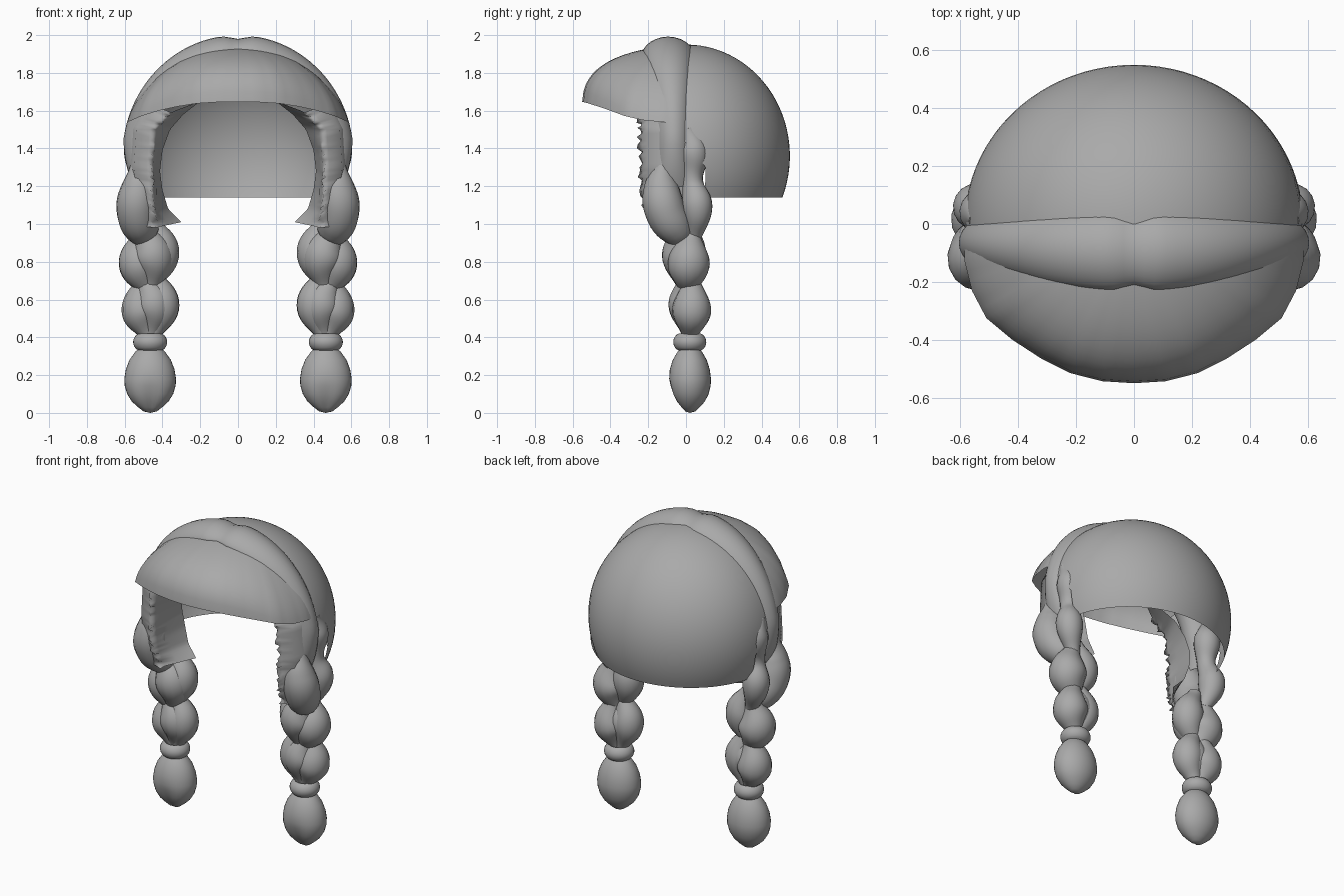
import bpy, bmesh, math, random
from mathutils import Vector

random.seed(4)
cube = bpy.data.objects.get("Cube")
if cube:
    bpy.data.objects.remove(cube)

GREY = 0.4
hair = bpy.data.materials.new("hair_grey")
hair.use_nodes = True
hair.diffuse_color = (GREY, GREY, GREY, 1)
hair.node_tree.nodes["Principled BSDF"].inputs["Base Color"].default_value = (GREY, GREY, GREY, 1)


def finish(obj, mirror):
    obj.data.materials.append(hair)
    if mirror:
        obj.modifiers.new("Mirror", 'MIRROR')


def sheet(name, rows, mirror=False, closed=False):
    """Smooth grid surface through rows of points; closed joins each row's ends."""
    bm = bmesh.new()
    grid = [[bm.verts.new(p) for p in row] for row in rows]
    n = len(rows[0])
    for a, b in zip(grid, grid[1:]):
        for j in range(n if closed else n - 1):
            k = (j + 1) % n
            bm.faces.new((a[j], a[k], b[k], b[j]))
    bmesh.ops.remove_doubles(bm, verts=bm.verts, dist=0.0005)
    bmesh.ops.recalc_face_normals(bm, faces=bm.faces)
    for f in bm.faces:
        f.smooth = True
    mesh = bpy.data.meshes.new(name)
    bm.to_mesh(mesh)
    bm.free()
    obj = bpy.data.objects.new(name, mesh)
    bpy.context.collection.objects.link(obj)
    finish(obj, mirror)


def strand(name, points):
    """Mirrored pair of rounded hair strands; each point is x, y, z, radius."""
    curve = bpy.data.curves.new(name, 'CURVE')
    curve.dimensions = '3D'
    curve.bevel_depth = 1.0
    curve.bevel_resolution = 6
    curve.resolution_u = 10
    curve.use_fill_caps = True
    spline = curve.splines.new('BEZIER')
    spline.bezier_points.add(len(points) - 1)
    for bp, (x, y, z, r) in zip(spline.bezier_points, points):
        bp.co = (x, y, z)
        bp.radius = r
        bp.handle_left_type = bp.handle_right_type = 'AUTO'
    spline.radius_interpolation = 'CARDINAL'
    obj = bpy.data.objects.new(name, curve)
    bpy.context.collection.objects.link(obj)
    finish(obj, True)


def along(points, t):
    """Point at t (0..1) on a polyline."""
    s = t * (len(points) - 1)
    i = min(int(s), len(points) - 2)
    return Vector(points[i]).lerp(Vector(points[i + 1]), s - i)


# Back cap: half ellipsoid with a flat hem, cut back behind the ears
rows = []
for i in range(29):
    t = math.radians(112) * i / 28
    z = max(1.36 + 0.59 * math.cos(t), 1.14)
    r = math.sqrt(max(0, 1 - ((z - 1.36) / 0.59) ** 2))
    ear = min(max((1.5 - z) / 0.2, 0), 1)
    start = math.radians(-6 + 17 * ear)
    row = []
    for j in range(41):
        a = start + (math.pi - 2 * start) * j / 40
        row.append((0.585 * r * math.cos(a), 0.55 * r * math.sin(a), z))
    rows.append(row)
sheet("back_cap", rows)

# Front fringe: shell fanning from the crown to a curved brow edge, tucked under the band at the sides
brow = [(0, -0.55, 1.645), (0.11, -0.543, 1.645), (0.22, -0.515, 1.638), (0.32, -0.465, 1.622),
        (0.42, -0.40, 1.60), (0.51, -0.325, 1.572), (0.56, -0.23, 1.55), (0.585, -0.13, 1.54),
        (0.585, -0.07, 1.535)]
full = [(-x, y, z) for x, y, z in brow[:0:-1]] + brow
rows = []
T = math.radians(85)
for i in range(17):
    t = T * i / 16
    out = math.sin(t) / math.sin(T)
    up = (math.cos(t) - math.cos(T)) / (1 - math.cos(T)) if i < 16 else 0
    row = []
    for j in range(49):
        e = along(full, j / 48)
        bend = 0.74 + 0.5 * abs(e.x / 0.585) ** 3
        row.append((e.x * out, e.y * out, e.z + (1.945 - e.z) * up ** bend))
    rows.append(row)
sheet("front_fringe", rows)

# Rolled band of hair from ear to ear, parted at the crown and thinning at the ears
rows = []
for i in range(61):
    a = math.radians(-106 + 212 * i / 60)
    side = abs(math.sin(a))
    part = math.exp(-(a / 0.09) ** 2)
    thin = 1 - 0.5 * max(0, abs(math.degrees(a)) - 82) / 24
    depth = (0.075 - 0.02 * part) * thin
    half = 0.135 - 0.05 * side ** 2 - 0.02 * part
    cy = -0.095 + 0.03 * side ** 2
    row = []
    for j in range(24):
        b = math.tau * j / 24
        k = depth * math.cos(b) * abs(math.cos(b)) ** 0.4
        row.append(((0.537 + k) * math.sin(a), cy + half * math.sin(b),
                    1.36 + (0.565 + k) * math.cos(a)))
    rows.append(row)
sheet("crown_band", rows, closed=True)

# Side locks: outer panel folding round a ragged front edge to a smooth arched lining
outer = [(0.50, -0.08, 1.70), (0.57, -0.08, 1.5), (0.58, -0.08, 1.3), (0.55, -0.08, 1.15), (0.50, -0.08, 1.0)]
front = [(0.36, -0.25, 1.59), (0.44, -0.245, 1.5), (0.455, -0.24, 1.3), (0.45, -0.23, 1.13), (0.44, -0.18, 0.98)]
inner = [(0.20, -0.16, 1.65), (0.29, -0.10, 1.58), (0.36, -0.05, 1.50), (0.40, -0.01, 1.39), (0.413, 0.02, 1.28),
         (0.40, 0.03, 1.18), (0.37, 0.02, 1.08), (0.30, 0.0, 1.01)]
rows = []
for i in range(41):
    o, f, n = (along(c, i / 40) for c in (outer, front, inner))
    bulge = o.lerp(f, 0.55) + Vector((0.04, -0.035, 0))
    lining = f.lerp(n, 0.5)
    tuft = f + Vector((random.uniform(-0.015, 0.015), random.uniform(-0.02, 0.015), 0))
    rows.append([o, bulge, bulge.lerp(f, 0.7), tuft, f.lerp(n, 0.15), lining, n])
sheet("side_lock", rows, mirror=True)

# Braid strands, from the ear down
strand("upper_front_strand", [(0.52, -0.12, 1.31, 0.05), (0.525, -0.13, 1.20, 0.092), (0.535, -0.11, 1.07, 0.108),
       (0.50, -0.04, 0.95, 0.085), (0.46, 0, 0.87, 0.02)])
strand("upper_rear_strand", [(0.54, 0.01, 1.51, 0.03), (0.525, 0.04, 1.39, 0.078),
       (0.525, 0.035, 1.23, 0.055), (0.545, 0.06, 1.09, 0.08), (0.50, 0.04, 0.92, 0.04)])
strand("middle_inner_strand", [(0.46, 0.01, 1.02, 0.04), (0.405, 0.01, 0.85, 0.094), (0.46, 0, 0.67, 0.04)])
strand("middle_outer_strand", [(0.50, 0.03, 0.97, 0.04), (0.52, 0.015, 0.79, 0.112), (0.46, 0.01, 0.63, 0.04)])
strand("middle_front_strand", [(0.52, -0.03, 0.99, 0.04), (0.45, -0.02, 0.83, 0.108), (0.46, 0, 0.65, 0.04)])
strand("lower_inner_strand", [(0.45, 0.01, 0.74, 0.04), (0.40, 0.015, 0.57, 0.09), (0.45, 0.02, 0.41, 0.04)])
strand("lower_outer_strand", [(0.49, 0.03, 0.72, 0.04), (0.513, 0.03, 0.54, 0.103), (0.47, 0.02, 0.40, 0.04)])
strand("lower_front_strand", [(0.50, 0, 0.72, 0.04), (0.445, 0.005, 0.57, 0.098), (0.46, 0.02, 0.41, 0.04)])


def lathe(name, profile, flat, groove=0):
    """Mirrored turned shape round the braid axis; groove dents the front low down."""
    rows = []
    for r, z in profile:
        dent = groove * max(0, 1 - z / 0.2)
        row = []
        for j in range(32):
            a = math.tau * j / 32
            s = 1 - dent * max(0, -math.sin(a)) ** 12
            row.append((0.465 + r * s * math.cos(a), 0.02 + flat * r * s * math.sin(a), z))
        rows.append(row)
    sheet(name, rows, mirror=True, closed=True)


# Hair tie and loose tail
lathe("hair_tie", [(0.06 + 0.03 * math.sin(math.pi * i / 12) ** 0.6, 0.33 + 0.09 * i / 12)
                   for i in range(13)], 0.97)
lathe("braid_tail", [(0, 0.0), (0.035, 0.008), (0.064, 0.03), (0.097, 0.06), (0.122, 0.10), (0.135, 0.145),
                     (0.137, 0.18), (0.129, 0.23), (0.11, 0.28), (0.078, 0.325), (0.05, 0.35)], 0.82, 0.3)
